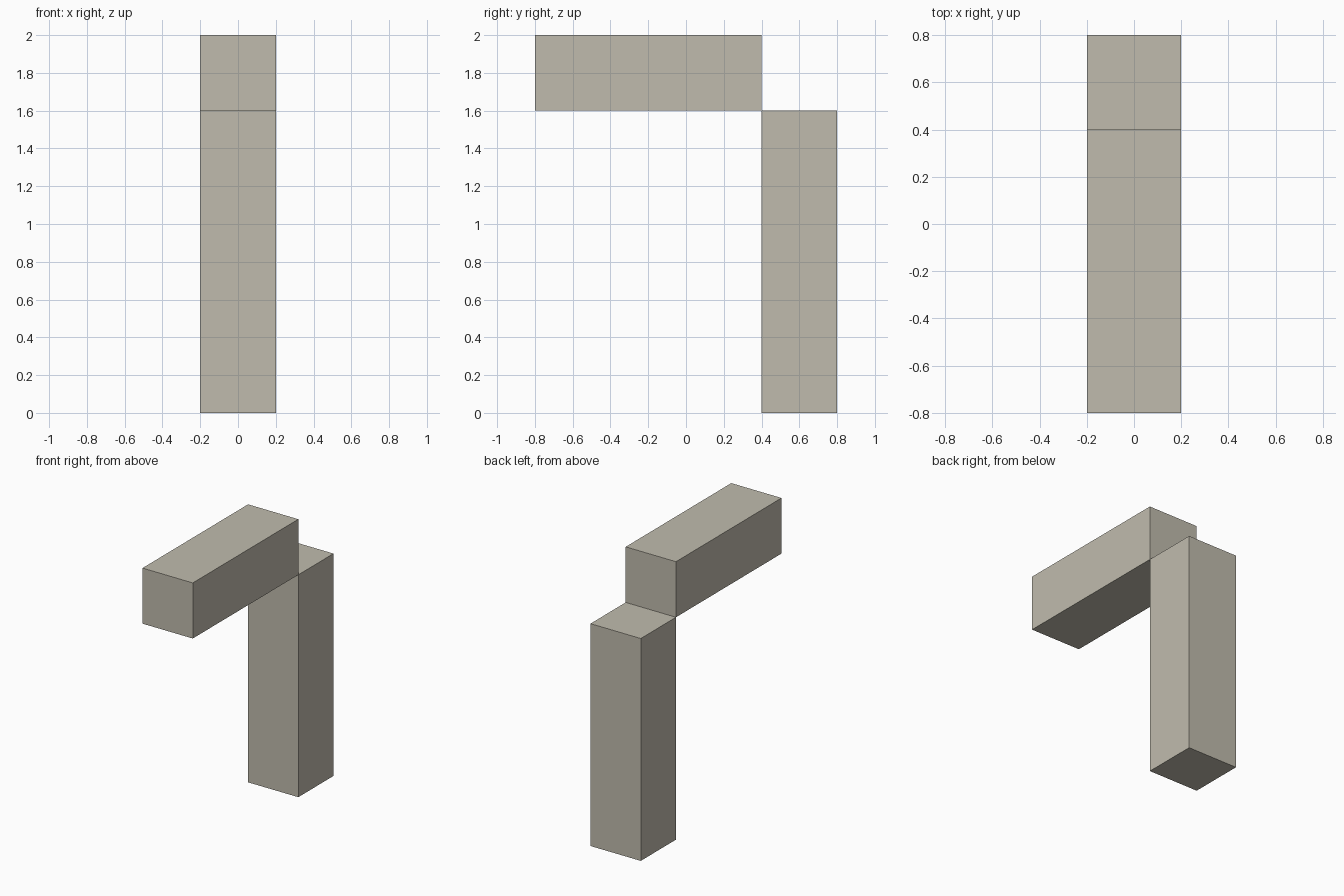
import bpy

cube = bpy.data.objects.get("Cube")
if cube:
    bpy.data.objects.remove(cube, do_unlink=True)

# Warm grey stone colour
STONE = (0.53, 0.50, 0.42, 1.0)
stone = bpy.data.materials.new("warm_grey")
stone.use_nodes = True
stone.diffuse_color = STONE
stone.node_tree.nodes["Principled BSDF"].inputs["Base Color"].default_value = STONE


def box(name, size, center):
    bpy.ops.mesh.primitive_cube_add(size=1, location=center)
    obj = bpy.context.object
    obj.name = name
    obj.scale = size
    bpy.ops.object.transform_apply(location=False, rotation=False, scale=True)
    obj.data.materials.append(stone)
    return obj


WIDTH = 0.4

# Upright post at the back
box("upright_post", (WIDTH, WIDTH, 1.6), (0, 0.6, 0.8))

# Horizontal beam reaching forward, meeting the post along one edge
box("top_beam", (WIDTH, 1.2, WIDTH), (0, -0.2, 1.8))
